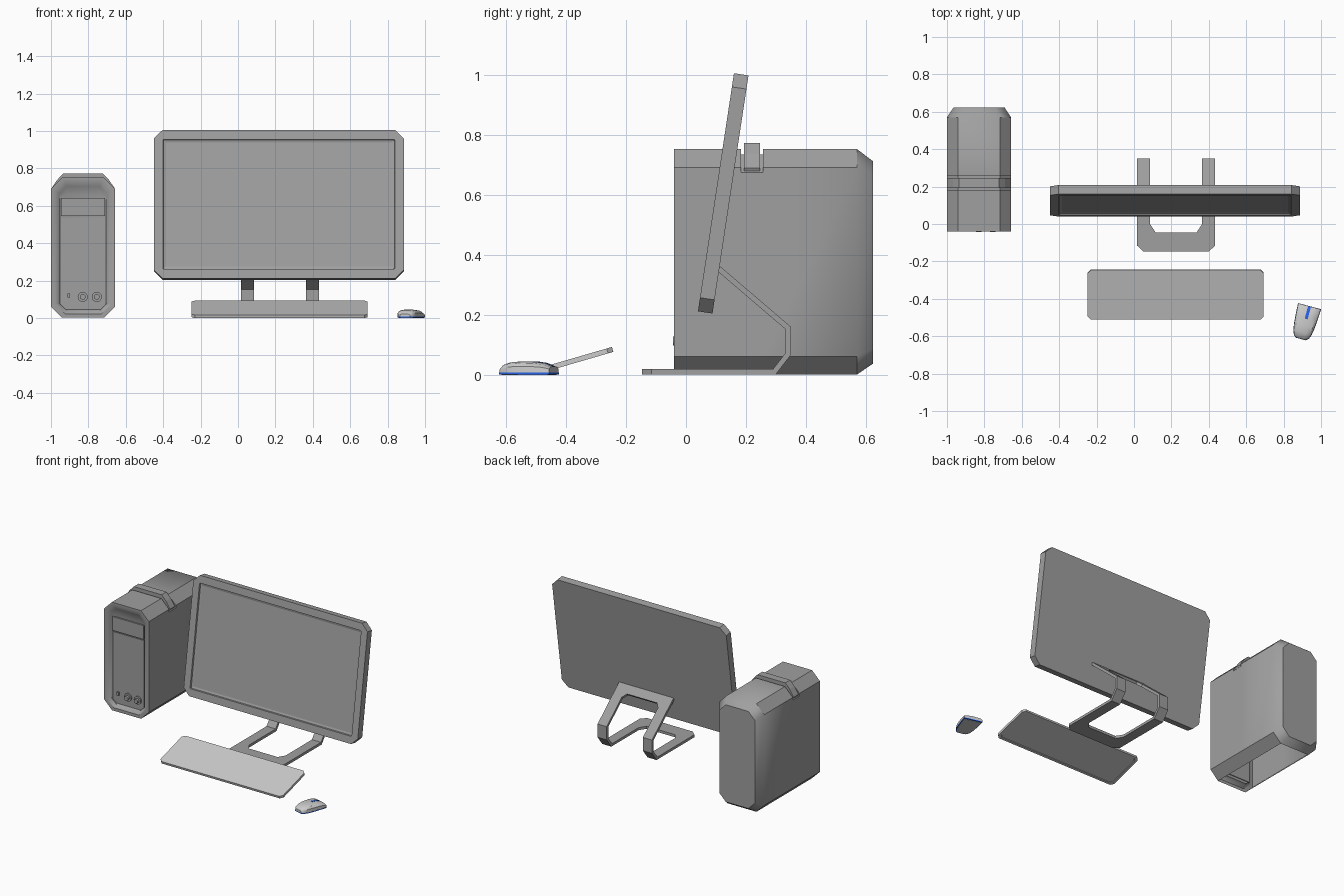
import bpy, bmesh
from math import radians
from mathutils import Matrix, Vector

if "Cube" in bpy.data.objects:
    bpy.data.objects.remove(bpy.data.objects["Cube"])


def material(name, rgb):
    m = bpy.data.materials.new(name)
    m.diffuse_color = (*rgb, 1)
    m.use_nodes = True
    m.node_tree.nodes["Principled BSDF"].inputs["Base Color"].default_value = m.diffuse_color
    return m


blue = material("blue", (0.02, 0.12, 0.8))
dark = material("dark_grey", (0.35, 0.35, 0.35))
light = material("light_grey", (0.88, 0.88, 0.88))


def finish(name, bm, loc=(0, 0, 0), rot=(0, 0, 0), mat=dark, closed=True):
    if closed:
        bmesh.ops.recalc_face_normals(bm, faces=bm.faces[:])
    me = bpy.data.meshes.new(name)
    bm.to_mesh(me)
    bm.free()
    ob = bpy.data.objects.new(name, me)
    ob.location, ob.rotation_euler = loc, rot
    bpy.context.collection.objects.link(ob)
    me.materials.append(mat)
    return ob


def skin(name, rings, **kw):
    """Join equal-length rings of points and cap both ends."""
    bm = bmesh.new()
    vs = [[bm.verts.new(p) for p in r] for r in rings]
    n = len(vs[0])
    for a, b in zip(vs, vs[1:]):
        for i in range(n):
            j = (i + 1) % n
            bm.faces.new((a[i], a[j], b[j], b[i]))
    bm.faces.new(vs[0])
    bm.faces.new(vs[-1][::-1])
    return finish(name, bm, **kw)


def octagon(y, hx, z0, z1, c, drop=0.0):
    """Chamfered rectangle in the xz plane; drop lowers its upper edge."""
    t = z1 - drop
    return [(-hx + c, y, z0), (hx - c, y, z0), (hx, y, z0 + c), (hx, y, t - c),
            (hx - c, y, t), (-hx + c, y, t), (-hx, y, t - c), (-hx, y, z0 + c)]


def box(name, size, loc):
    bm = bmesh.new()
    bmesh.ops.create_cube(bm, size=1, matrix=Matrix.Diagonal((*size, 1)))
    return finish(name, bm, loc=loc)


def smooth(ob, angle):
    for o in bpy.context.collection.objects:
        o.select_set(o == ob)
    bpy.context.view_layer.objects.active = ob
    bpy.ops.object.shade_smooth_by_angle(angle=radians(angle))


# Tower case: recessed front, strap groove on top, tapered back
TX = -0.8285
Z0, Z1, C, W = 0.002, 0.752, 0.06, 0.1715
case = skin("tower_case", [
    octagon(-0.012, W - 0.048, 0.045, 0.66, 0.03),
    octagon(-0.024, W - 0.044, 0.04, 0.705, 0.04),
    octagon(-0.04, W - 0.022, 0.023, 0.73, 0.052),
    octagon(-0.04, W, Z0, Z1, C),
    octagon(0.183, W, Z0, Z1, C),
    octagon(0.183, W, Z0, Z1, C, 0.018),
    octagon(0.257, W, Z0, Z1, C, 0.018),
    octagon(0.257, W, Z0, Z1, C),
    octagon(0.57, W, Z0, Z1, C),
    octagon(0.623, W - 0.035, 0.038, 0.712, 0.05)], loc=(TX, 0, 0))
# The underside of the case is open
bm = bmesh.new()
bm.from_mesh(case.data)
under = [f for f in bm.faces if f.normal.z < -0.95 and f.calc_center_median().z < 0.01]
bmesh.ops.delete(bm, geom=under, context='FACES')
bm.to_mesh(case.data)
bm.free()
smooth(case, 38)

# Strap over the top of the case
outer = [(-0.1715, 0.69), (-0.14, 0.737), (-0.107, 0.772)]
outer += [(-x, z) for x, z in reversed(outer)]
inner = [(0.165, 0.675), (0.11, 0.73), (-0.11, 0.73), (-0.165, 0.675)]
skin("tower_strap", [[(x, y, z) for x, z in outer + inner] for y in (0.193, 0.247)],
     loc=(TX, 0, 0))

# Front panel: drive door, lower panel, knobs and a small switch
box("drive_door", (0.236, 0.02, 0.096), (TX, -0.012, 0.595))
box("lower_front_panel", (0.236, 0.01, 0.475), (TX, -0.012, 0.3))
for i, x in enumerate((-0.83, -0.755)):
    for part, r, y0, y1 in (("ring", 0.027, -0.027, -0.01), ("knob", 0.015, -0.043, -0.01)):
        bm = bmesh.new()
        bmesh.ops.create_cone(bm, cap_ends=True, segments=16, radius1=r, radius2=r,
                              depth=y1 - y0, matrix=Matrix.Rotation(radians(90), 4, 'X'))
        finish(f"front_{part}_{i + 1}", bm, loc=(x, (y0 + y1) / 2, 0.113))
box("front_switch", (0.014, 0.02, 0.022), (-0.905, -0.02, 0.12))

# Monitor: chamfered slab with a recessed screen, tilted back
HX, HZ = 0.6685, 0.401
skin("monitor", [
    octagon(0.0245, HX, -HZ, HZ, 0.046),
    octagon(-0.0245, HX, -HZ, HZ, 0.046),
    octagon(-0.0245, HX - 0.048, -HZ + 0.05, HZ - 0.05, 0.004),
    octagon(-0.015, HX - 0.051, -HZ + 0.053, HZ - 0.053, 0.004),
    octagon(-0.011, HX - 0.064, -HZ + 0.066, HZ - 0.066, 0.003)],
    loc=(0.2185, 0.124, 0.605), rot=(radians(-8.6), 0, 0))

# Monitor stand: folded frame, half modelled flat along a bent path then mirrored
knee, top = Vector((0.35, 0.16)), Vector((0.114, 0.362))
slope = [knee.lerp(top, t) for t in (0.7, 0.8)]
rows = [((-0.147, 0.002), (0, 0.175)), ((-0.115, 0.002), (0, 0.209)),
        ((-0.045, 0.002), (0, 0.11, 0.209)), ((0.0, 0.002), (0.139, 0.209)),
        ((0.299, 0.002), (0.139, 0.209)), ((0.35, 0.068), (0.139, 0.209)),
        (knee, (0.139, 0.209)), (slope[0], (0.139, 0.209)),
        (slope[1], (0, 0.115, 0.209)), (top, (0, 0.209))]
bm = bmesh.new()
vs = [[bm.verts.new((x, p[0], p[1])) for x in xs] for p, xs in rows]
for a, b in zip(vs, vs[1:]):
    if len(a) == 3 and b[0].co.x > 0:
        a = a[1:]
    if len(b) == 3 and a[0].co.x > 0:
        b = b[1:]
    bm.faces.new(a + b[::-1])
stand = finish("monitor_stand", bm, loc=(0.225, 0, 0), closed=False)
mir = stand.modifiers.new("mirror", 'MIRROR')
mir.use_clip = True
sol = stand.modifiers.new("thickness", 'SOLIDIFY')
sol.thickness, sol.offset, sol.use_even_offset = 0.018, 1, True

# Keyboard: thin tilted slab with a shallow inset underneath
skin("keyboard", [
    octagon(-0.0085, 0.471, -0.138, 0.138, 0.018),
    octagon(0.0085, 0.471, -0.138, 0.138, 0.018),
    octagon(0.0085, 0.455, -0.124, 0.124, 0.015),
    octagon(0.005, 0.453, -0.122, 0.122, 0.015)],
    loc=(0.2225, -0.377, 0.0467), rot=(radians(-73.8), 0, 0), mat=light)

# Mouse: body skinned from cross-sections (distance, half width, height)
stations = [(0, 0.028, 0.022), (0.012, 0.041, 0.034), (0.035, 0.05, 0.042),
            (0.07, 0.056, 0.045), (0.12, 0.06, 0.044), (0.155, 0.062, 0.039),
            (0.18, 0.063, 0.028)]
place = dict(loc=(0.892, -0.614, 0), rot=(0, 0, radians(-15)))
body = skin("mouse_body", [
    [(-w, v, 0.008), (w, v, 0.008), (w * 0.98, v, 0.5 * h + 0.006), (w * 0.8, v, 0.87 * h + 0.001),
     (w * 0.4, v, h), (-w * 0.4, v, h), (-w * 0.8, v, 0.87 * h + 0.001),
     (-w * 0.98, v, 0.5 * h + 0.006)] for v, w, h in stations], mat=light, **place)
smooth(body, 35)
for name, z0, z1, k, mat in (("mouse_base", 0.002, 0.008, 1.01, blue),
                             ("mouse_underside", 0.0005, 0.004, 0.93, light)):
    skin(name, [[(-w * k, v, z0), (w * k, v, z0), (w * k, v, z1), (-w * k, v, z1)]
                for v, w in [(0.09 + (v - 0.09) * k, w) for v, w, h in stations]],
         mat=mat, **place)
skin("mouse_wheel_strip", [[(s * 0.008, v, h + d) for s, d in
                            ((-1, -0.006), (1, -0.006), (1, 0.0015), (-1, 0.0015))]
                           for v, h in ((0.11, 0.0442), (0.12, 0.044), (0.155, 0.039), (0.178, 0.0287))],
     mat=blue, **place)
